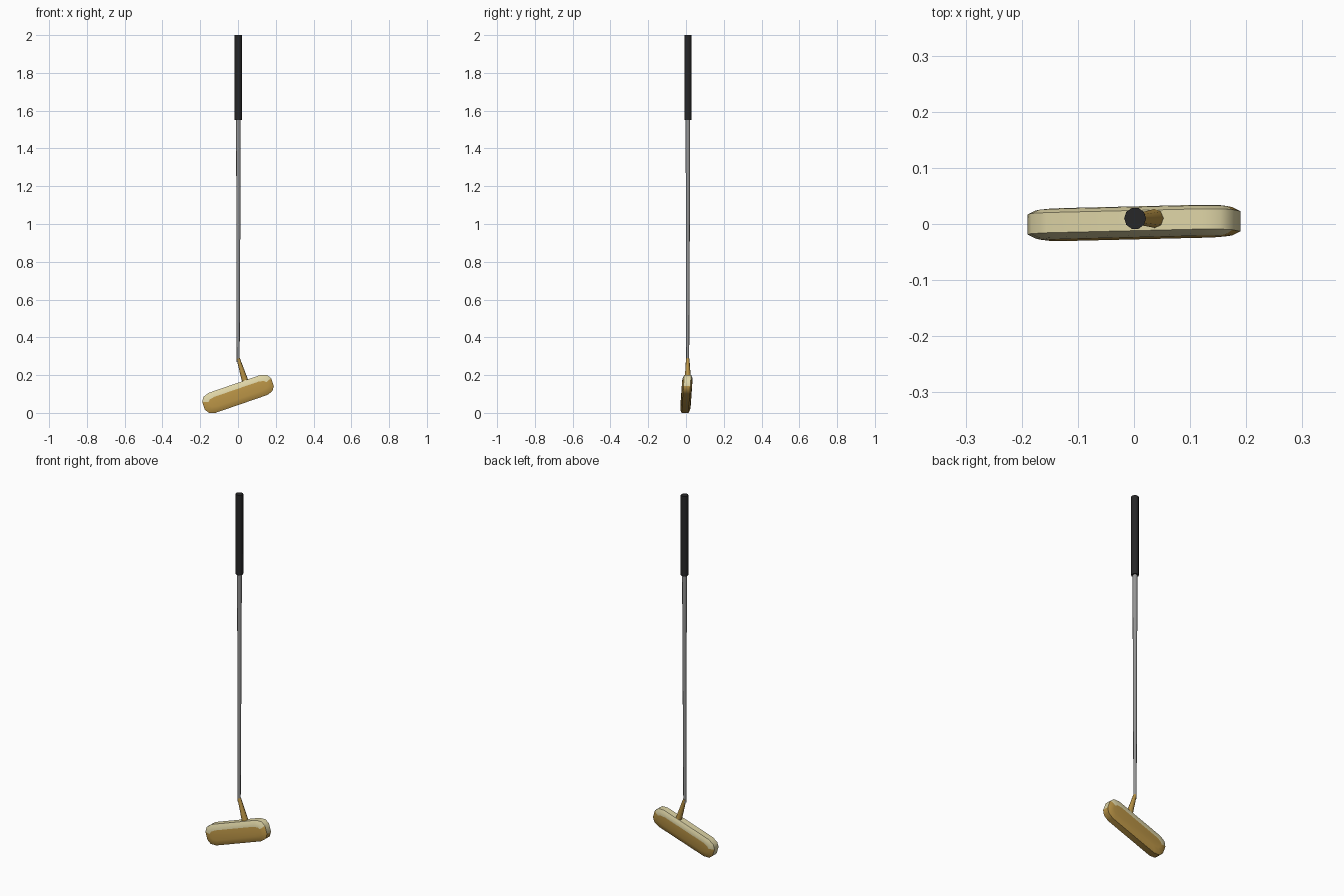
import bpy, bmesh, math
from mathutils import Vector, Matrix

if "Cube" in bpy.data.objects:
    bpy.data.objects.remove(bpy.data.objects["Cube"])


def material(name, rgb):
    m = bpy.data.materials.new(name)
    m.diffuse_color = (*rgb, 1)
    m.use_nodes = True
    m.node_tree.nodes["Principled BSDF"].inputs["Base Color"].default_value = m.diffuse_color
    return m


gold = material("gold", (0.48, 0.29, 0.06))
cream = material("cream", (0.73, 0.66, 0.38))
steel = material("steel", (0.30, 0.30, 0.30))
rubber = material("black_rubber", (0.02, 0.02, 0.021))


def finish(bm, name, mats, angle=50):
    bmesh.ops.recalc_face_normals(bm, faces=bm.faces)
    me = bpy.data.meshes.new(name)
    bm.to_mesh(me)
    bm.free()
    for m in mats:
        me.materials.append(m)
    ob = bpy.data.objects.new(name, me)
    bpy.context.collection.objects.link(ob)
    bpy.ops.object.select_all(action='DESELECT')
    ob.select_set(True)
    bpy.context.view_layer.objects.active = ob
    bpy.ops.object.shade_smooth_by_angle(angle=math.radians(angle))
    return ob


def skin(bm, rings):
    """Join equal rings of points with quads and cap both ends."""
    vs = [[bm.verts.new(p) for p in r] for r in rings]
    n = len(vs[0])
    for a, b in zip(vs, vs[1:]):
        for i in range(n):
            j = (i + 1) % n
            bm.faces.new((a[i], a[j], b[j], b[i]))
    bm.faces.new(vs[0])
    bm.faces.new(vs[-1])


def tube(name, stations, mat, sides):
    """Round tapered tube through (x, y, z, radius) stations."""
    bm = bmesh.new()
    axis = Vector(stations[-1][:3]) - Vector(stations[0][:3])
    rot = axis.to_track_quat('Z', 'Y').to_matrix()
    rings = []
    for x, y, z, r in stations:
        rings.append([Vector((x, y, z)) + rot @ Vector(
            (r * math.cos(2 * math.pi * k / sides), r * math.sin(2 * math.pi * k / sides), 0))
            for k in range(sides)])
    skin(bm, rings)
    return finish(bm, name, [mat])


# Grip, shaft and neck
tube("grip", [(0.002, 0.01, 1.55, 0.0195), (0.002, 0.01, 2.0, 0.0195)], rubber, 10)
tube("shaft", [(0.001, 0.009, 0.27, 0.008), (0.001, 0.009, 0.56, 0.009),
               (0.002, 0.01, 1.0, 0.0105), (0.002, 0.01, 1.56, 0.0125)], steel, 10)
tube("neck", [(0.042, 0.01, 0.155, 0.018), (0.001, 0.009, 0.288, 0.009)], gold, 8)

# Head: rounded bar outline, bevelled front and back
L, H = 0.193, 0.056
corner = [(0.193, 0.022), (0.178, 0.045), (0.145, 0.056)]
outline = (corner + [(-u, v) for u, v in reversed(corner)]
           + [(-u, -v) for u, v in corner] + [(u, -v) for u, v in reversed(corner)])
section = [(-0.0275, 0.030), (-0.025, 0.013), (-0.018, 0.0),
           (0.018, 0.0), (0.025, 0.013), (0.0275, 0.030)]
bm = bmesh.new()
skin(bm, [[(u * (L - i) / L, y, v * (H - i) / H) for u, v in outline] for y, i in section])
bmesh.ops.recalc_face_normals(bm, faces=bm.faces)

# Cream on the upper bevels and around the top and end rim, gold elsewhere
for f in bm.faces:
    n = f.normal
    side = math.hypot(n.x, n.z)
    up = n.z / side if side > 0.05 else -1
    limit = -0.3 if abs(n.y) < 0.1 else 0.5
    f.material_index = 1 if up > limit else 0

# Tilt the head, lean its face back and set it on the ground
bm.transform(Matrix.Rotation(math.radians(-19), 4, 'Y'))
low = min(v.co.z for v in bm.verts)
for v in bm.verts:
    v.co.y += 0.002 + 0.07 * v.co.z
    v.co.z -= low
finish(bm, "head", [gold, cream], 40)
